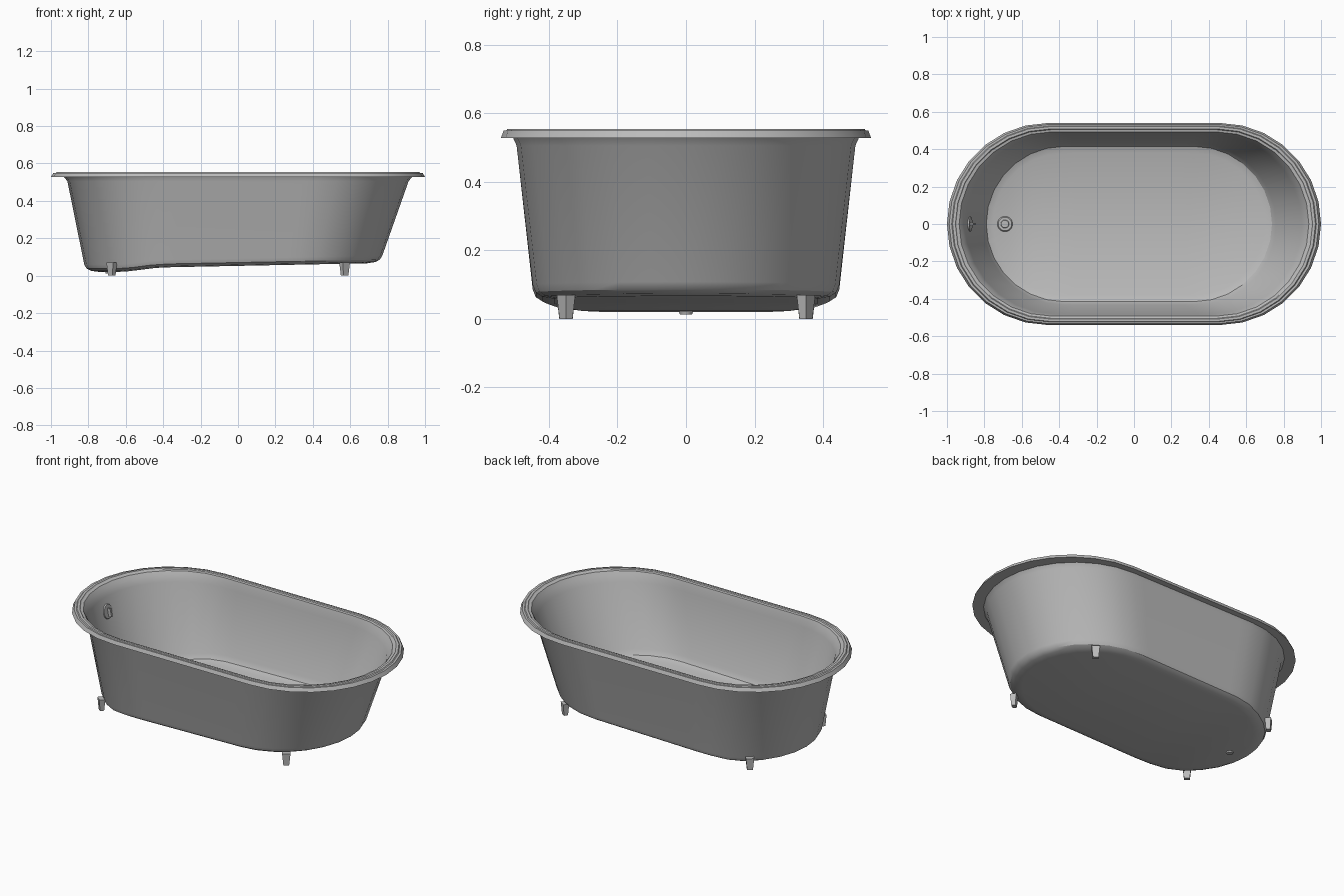
import bpy, bmesh
from math import sin, cos, pi, atan2
from mathutils import Vector, Matrix

if "Cube" in bpy.data.objects:
    bpy.data.objects.remove(bpy.data.objects["Cube"])

ENAMEL = bpy.data.materials.new("grey enamel")
ENAMEL.use_nodes = True
COLOUR = (0.5, 0.5, 0.5, 1)
ENAMEL.diffuse_color = COLOUR
ENAMEL.node_tree.nodes["Principled BSDF"].inputs["Base Color"].default_value = COLOUR

END_STEPS, SIDE_STEPS = 7, 12


def finish(name, bm, smooth=True):
    bmesh.ops.recalc_face_normals(bm, faces=bm.faces)
    mesh = bpy.data.meshes.new(name)
    bm.to_mesh(mesh)
    bm.free()
    mesh.materials.append(ENAMEL)
    ob = bpy.data.objects.new(name, mesh)
    bpy.context.collection.objects.link(ob)
    if smooth:
        bpy.ops.object.select_all(action='DESELECT')
        ob.select_set(True)
        bpy.context.view_layer.objects.active = ob
        bpy.ops.object.shade_smooth_by_angle(angle=pi / 6)
    return ob


def floor_height(x):
    """Underside: low at the drain, gently rising to the other end."""
    t = min(max((x + 0.65) / 0.27, 0), 1)
    ramp = 0.025 * t * t * (3 - 2 * t)
    return 0.02 + ramp + 0.02 * max(0, x + 0.38)


def stadium(left, right, half, z, follow):
    """Ring with round ends; follow = how much it keeps to the sloping floor."""
    def arc(centre, start):
        return [(centre + half * cos(start + i * pi / 2 / END_STEPS),
                 half * sin(start + i * pi / 2 / END_STEPS)) for i in range(END_STEPS + 1)]
    a, b = right - half, left + half
    side = [(a + (b - a) * i / SIDE_STEPS, half) for i in range(1, SIDE_STEPS)]
    upper = arc(a, 0) + side + arc(b, pi / 2)
    ring = upper + [(x, -y) for x, y in reversed(upper[1:-1])]
    return [Vector((x, y, z + follow * floor_height(x))) for x, y in ring]


# Tub: one closed shell, from the underside over the rim to the inner floor
sections = [
    (-0.74, 0.69, 0.385, 0.0, 1),
    (-0.785, 0.735, 0.42, 0.006, 1),
    (-0.81, 0.758, 0.438, 0.018, 1),
    (-0.822, 0.772, 0.447, 0.04, 1),
    (-0.912, 0.912, 0.494, 0.505, 0),
    (-0.93, 0.93, 0.504, 0.527, 0),
    (-1.0, 1.0, 0.54, 0.527, 0),
    (-0.988, 0.988, 0.532, 0.549, 0),
    (-0.975, 0.975, 0.524, 0.549, 0),
    (-0.97, 0.97, 0.521, 0.554, 0),
    (-0.955, 0.955, 0.508, 0.554, 0),
    (-0.95, 0.95, 0.504, 0.549, 0),
    (-0.935, 0.935, 0.492, 0.546, 0),
    (-0.918, 0.92, 0.487, 0.525, 0),
    (-0.9, 0.898, 0.482, 0.49, 0),
    (-0.805, 0.76, 0.432, 0.065, 1),
    (-0.79, 0.738, 0.415, 0.036, 1),
    (-0.755, 0.7, 0.38, 0.022, 1),
]
bm = bmesh.new()
rings = [[bm.verts.new(p) for p in stadium(*s)] for s in sections]
count = len(rings[0])
for low, high in zip(rings, rings[1:]):
    for i in range(count):
        j = (i + 1) % count
        bm.faces.new((low[i], low[j], high[j], high[i]))
# Close the underside and the inner floor with strips across the width
for ring in (rings[0], rings[-1]):
    for i in range(count // 2):
        strip = [ring[i], ring[i + 1], ring[-i - 1], ring[-i]]
        bm.faces.new(list(dict.fromkeys(strip)))
finish("tub", bm)


def disc(name, radius, top_radius, depth, matrix):
    bm = bmesh.new()
    bmesh.ops.create_cone(bm, cap_ends=True, segments=20, radius1=radius,
                          radius2=top_radius, depth=depth, matrix=matrix)
    return finish(name, bm)


def block(name, size, taper, matrix):
    """Box that narrows towards its bottom."""
    bm = bmesh.new()
    bmesh.ops.create_cube(bm, size=1)
    for v in bm.verts:
        k = taper if v.co.z < 0 else 1
        v.co = Vector((v.co.x * size[0] * k, v.co.y * size[1] * k, v.co.z * size[2]))
    bm.transform(matrix)
    return finish(name, bm, smooth=False)


# Four tapered feet turned towards the corners
for end, x, centre in (("right", -0.675, -0.37), ("left", 0.57, 0.32)):
    for face, y in (("front", -0.35), ("back", 0.35)):
        turn = Matrix.Rotation(atan2(y, x - centre), 4, 'Z')
        block(f"{face}_{end}_foot", (0.034, 0.046, 0.07), 0.7,
              Matrix.Translation((x, y, 0.035)) @ turn)

# Drain in the floor, with its outlet below
DRAIN_X = -0.69
disc("drain_ring", 0.042, 0.036, 0.008, Matrix.Translation((DRAIN_X, 0, 0.045)))
disc("drain_plug", 0.024, 0.02, 0.012, Matrix.Translation((DRAIN_X, 0, 0.05)))
disc("drain_outlet", 0.018, 0.022, 0.014, Matrix.Translation((DRAIN_X, 0, 0.02)))

# Overflow plate and lever on the sloping end wall
wall = Matrix.Translation((-0.879, 0, 0.41)) @ Matrix.Rotation(pi / 2 - 0.22, 4, 'Y')
disc("overflow_plate", 0.045, 0.04, 0.014, wall)
block("overflow_lever", (0.05, 0.012, 0.026), 1, wall @ Matrix.Translation((0.005, 0, 0.013)))
